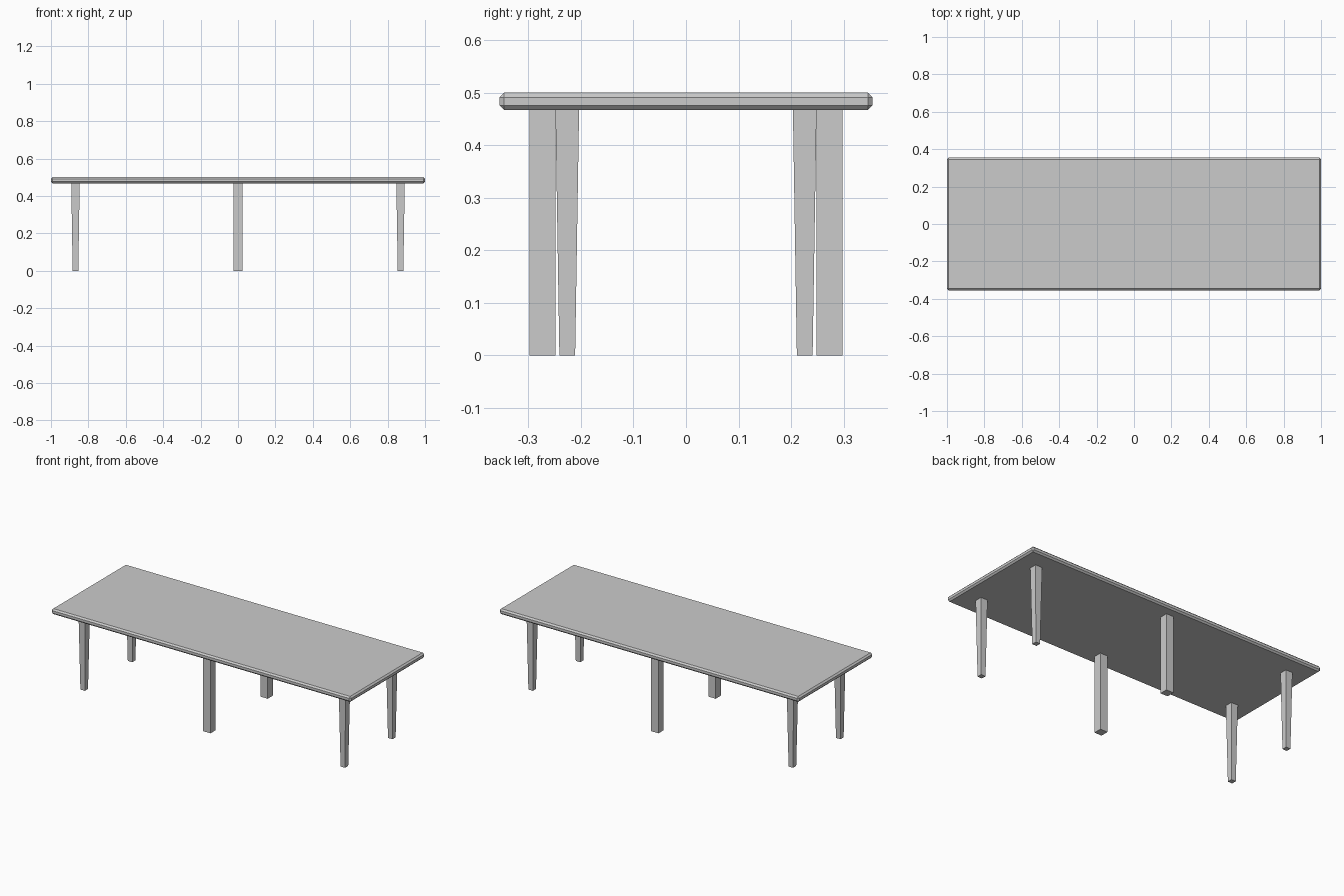
import bpy, bmesh

if "Cube" in bpy.data.objects:
    bpy.data.objects.remove(bpy.data.objects["Cube"])

TOP, UNDER = 0.5, 0.467


def tapered_box(name, x, y, z0, z1, bottom, top):
    """Box between z0 and z1 with separate (width, depth) at bottom and top."""
    bm = bmesh.new()
    bmesh.ops.create_cube(bm, size=1)
    for v in bm.verts:
        w, d = top if v.co.z > 0 else bottom
        v.co = (v.co.x * w, v.co.y * d, z1 if v.co.z > 0 else z0)
    mesh = bpy.data.meshes.new(name)
    bm.to_mesh(mesh)
    bm.free()
    obj = bpy.data.objects.new(name, mesh)
    obj.location = (x, y, 0)
    bpy.context.collection.objects.link(obj)
    return obj


# Tabletop with all edges chamfered
tabletop = tapered_box("tabletop", 0, 0, UNDER, TOP, (2.0, 0.71), (2.0, 0.71))
bevel = tabletop.modifiers.new("chamfer", 'BEVEL')
bevel.width = 0.009
bevel.segments = 1

for sy, side in ((-1, "front"), (1, "back")):
    # Straight middle leg, set further out
    tapered_box(f"{side}_middle_leg", 0, sy * 0.273, 0, UNDER,
                (0.049, 0.049), (0.049, 0.049))
    # Tapered corner legs
    for sx, end in ((-1, "left"), (1, "right")):
        tapered_box(f"{side}_{end}_leg", sx * 0.869, sy * 0.226, 0, UNDER,
                    (0.03, 0.03), (0.045, 0.045))
